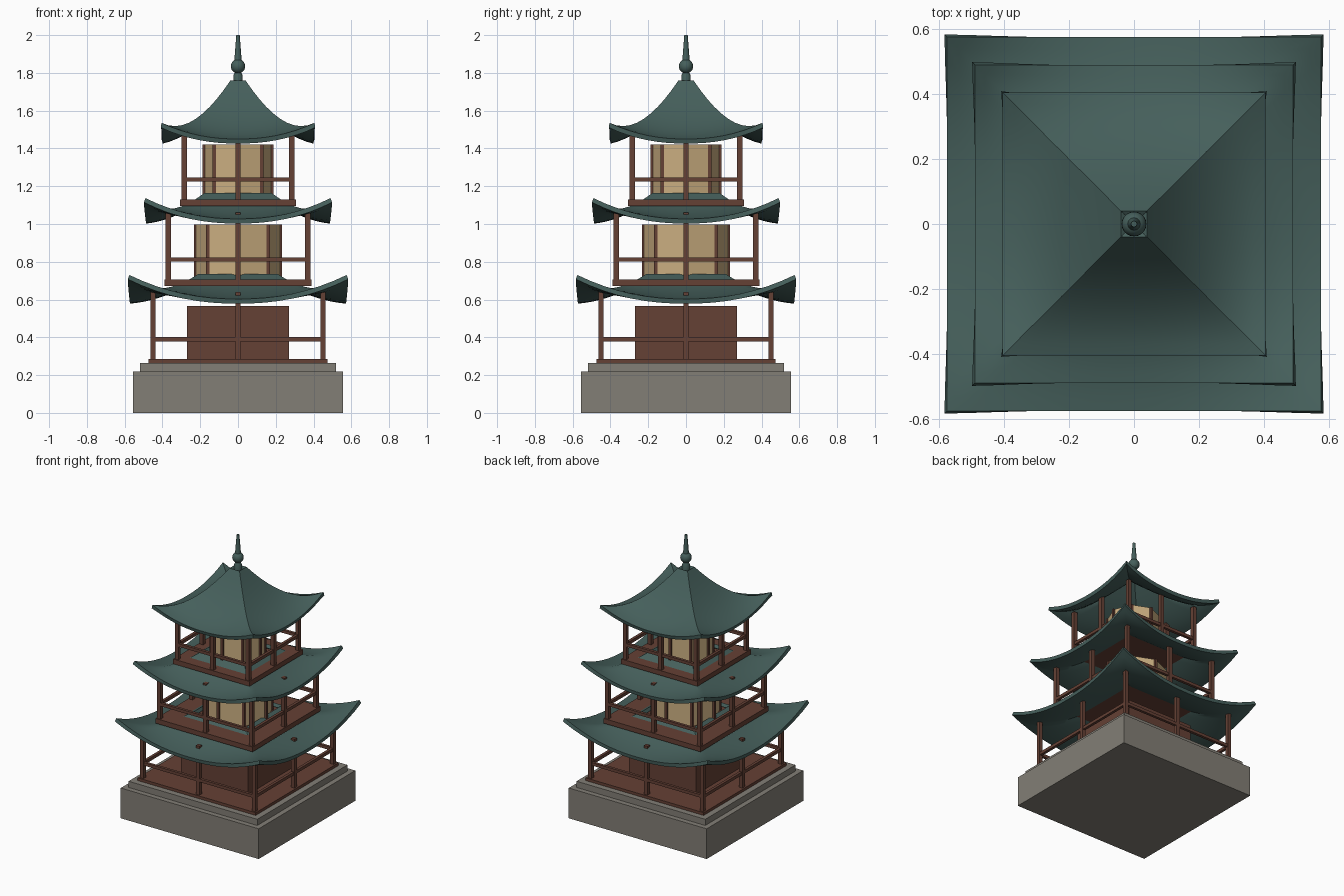
import bpy, bmesh, math
from mathutils import Matrix

cube = bpy.data.objects.get("Cube")
if cube:
    bpy.data.objects.remove(cube, do_unlink=True)


def material(name, color):
    m = bpy.data.materials.new(name)
    m.use_nodes = True
    m.diffuse_color = (*color, 1)
    m.node_tree.nodes["Principled BSDF"].inputs["Base Color"].default_value = (*color, 1)
    return m


TEAL = material("teal_tile", (0.06, 0.115, 0.105))
BROWN = material("red_brown_wood", (0.13, 0.052, 0.035))
TAN = material("tan_plaster", (0.60, 0.43, 0.22))
STONE = material("grey_stone", (0.225, 0.21, 0.18))


def finish(name, bm, mat):
    mesh = bpy.data.meshes.new(name)
    bm.to_mesh(mesh)
    bm.free()
    mesh.materials.append(mat)
    ob = bpy.data.objects.new(name, mesh)
    bpy.context.collection.objects.link(ob)
    return ob


def select(ob):
    bpy.ops.object.select_all(action="DESELECT")
    ob.select_set(True)
    bpy.context.view_layer.objects.active = ob


def add_box(bm, x, y, z0, z1, sx, sy):
    m = Matrix.Translation((x, y, (z0 + z1) / 2)) @ Matrix.Diagonal((sx, sy, z1 - z0, 1))
    bmesh.ops.create_cube(bm, size=1, matrix=m)


def slab(name, half, z0, z1, mat):
    bm = bmesh.new()
    add_box(bm, 0, 0, z0, z1, 2 * half, 2 * half)
    return finish(name, bm, mat)


def lathe(name, profile, mat, steps=20):
    bm = bmesh.new()
    verts = [bm.verts.new((r, 0, z)) for r, z in profile]
    edges = [bm.edges.new(p) for p in zip(verts, verts[1:])]
    bmesh.ops.spin(bm, geom=verts + edges, cent=(0, 0, 0), axis=(0, 0, 1),
                   angle=2 * math.pi, steps=steps, use_merge=True)
    bmesh.ops.remove_doubles(bm, verts=bm.verts, dist=0.0005)
    bmesh.ops.recalc_face_normals(bm, faces=bm.faces)
    ob = finish(name, bm, mat)
    select(ob)
    bpy.ops.object.shade_smooth_by_angle(angle=math.radians(35))


# Curved hip roof: concave slope with upturned corners, open at the top
def roof(name, eave, inner, z_eave, z_top, lift):
    bm = bmesh.new()
    across, up = 16, 10
    for side in range(4):
        turn = Matrix.Rotation(side * math.pi / 2, 3, "Z")
        rows = []
        for j in range(up + 1):
            s = j / up
            half = eave + (inner - eave) * s
            rise = (z_top - z_eave) * (0.25 * s + 0.75 * s * s)
            row = []
            for i in range(across + 1):
                t = 2 * i / across - 1
                z = z_eave + rise + lift * abs(t) ** 2.2 * (1 - s) ** 3
                co = Matrix.Identity(3) @ turn
                v = bm.verts.new((t * half, -half, z))
                v.co = co @ v.co
                row.append(v)
            rows.append(row)
        for a, b in zip(rows, rows[1:]):
            for i in range(across):
                bm.faces.new((a[i], a[i + 1], b[i + 1], b[i]))
    bmesh.ops.remove_doubles(bm, verts=bm.verts, dist=0.0005)
    ob = finish(name, bm, TEAL)
    select(ob)
    shell = ob.modifiers.new("thickness", "SOLIDIFY")
    shell.thickness = 0.025
    shell.offset = -1
    bpy.ops.object.modifier_apply(modifier=shell.name)
    bpy.ops.object.shade_smooth_by_angle(angle=math.radians(30))


# Gallery: eight outer posts joined by a square handrail
def gallery(name, half, z0, z1):
    bm = bmesh.new()
    for x in (-half, 0, half):
        for y in (-half, 0, half):
            if x or y:
                add_box(bm, x, y, z0, z1, 0.028, 0.028)
    rail = z0 + 0.105
    for s in (-half, half):
        add_box(bm, 0, s, rail - 0.011, rail + 0.011, 2 * half, 0.02)
        add_box(bm, s, 0, rail - 0.011, rail + 0.011, 0.02, 2 * half)
    finish(name, bm, BROWN)


# Eight-sided room with a slim post on each corner
def room(name, radius, z0, z1):
    bm = bmesh.new()
    bmesh.ops.create_cone(bm, cap_ends=True, segments=8, radius1=radius, radius2=radius,
                          depth=z1 - z0, matrix=Matrix.Translation((0, 0, (z0 + z1) / 2)))
    finish(name + "_wall", bm, TAN)
    bm = bmesh.new()
    for k in range(8):
        a = k * math.pi / 4
        add_box(bm, radius * math.cos(a), radius * math.sin(a), z0, z1, 0.018, 0.018)
    finish(name + "_posts", bm, BROWN)


# Stone base
slab("base_block", 0.555, 0, 0.22, STONE)
slab("base_step", 0.518, 0.22, 0.265, STONE)

# Ground storey
slab("ground_deck", 0.475, 0.265, 0.285, BROWN)
slab("ground_room", 0.27, 0.285, 0.565, BROWN)
gallery("ground_gallery", 0.45, 0.285, 0.64)
roof("lower_roof", 0.575, 0.21, 0.603, 0.735, 0.127)

# Middle storey
slab("middle_deck", 0.39, 0.672, 0.707, BROWN)
room("middle_room", 0.225, 0.707, 0.998)
gallery("middle_gallery", 0.37, 0.707, 1.062)
roof("middle_roof", 0.49, 0.18, 1.027, 1.163, 0.11)

# Upper storey
slab("upper_deck", 0.307, 1.095, 1.13, BROWN)
room("upper_room", 0.178, 1.13, 1.42)
gallery("upper_gallery", 0.285, 1.13, 1.48)
roof("upper_roof", 0.405, 0.04, 1.45, 1.76, 0.085)

# Finial: neck, ball and tapered spire
lathe("finial_neck", [(0, 1.74), (0.025, 1.74), (0.025, 1.785), (0.018, 1.80), (0, 1.80)], TEAL)
ball = [(0.038 * math.sin(math.pi * k / 12), 1.835 - 0.038 * math.cos(math.pi * k / 12))
        for k in range(13)]
lathe("finial_ball", ball, TEAL)
lathe("finial_spire", [(0, 1.86), (0.02, 1.86), (0.009, 2.0), (0, 2.0)], TEAL)
